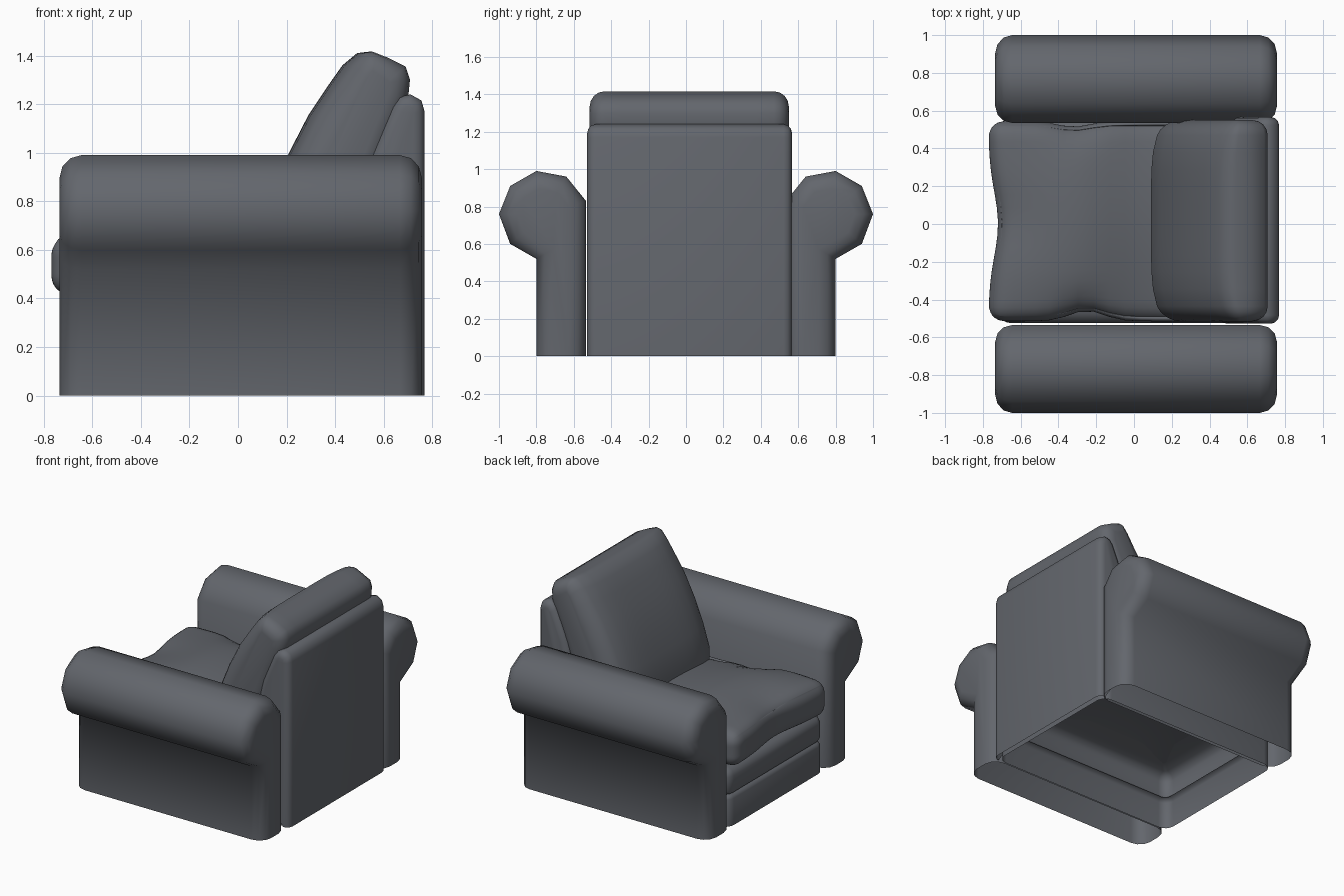
import bpy, bmesh, math
from mathutils import Vector

if "Cube" in bpy.data.objects:
    bpy.data.objects.remove(bpy.data.objects["Cube"])

fabric = bpy.data.materials.new("slate fabric")
fabric.diffuse_color = (0.125, 0.134, 0.152, 1)
fabric.use_nodes = True
fabric.node_tree.nodes["Principled BSDF"].inputs["Base Color"].default_value = fabric.diffuse_color


def finish(bm, name, angle):
    bmesh.ops.recalc_face_normals(bm, faces=bm.faces)
    me = bpy.data.meshes.new(name)
    bm.to_mesh(me)
    bm.free()
    me.materials.append(fabric)
    ob = bpy.data.objects.new(name, me)
    bpy.context.collection.objects.link(ob)
    bpy.ops.object.select_all(action='DESELECT')
    ob.select_set(True)
    bpy.context.view_layer.objects.active = ob
    bpy.ops.object.shade_smooth_by_angle(angle=math.radians(angle))
    return ob


def inset(pts, d, closed):
    """Offset a counter-clockwise outline inward; open ends slide sideways only."""
    out, n = [], len(pts)
    for i, p in enumerate(pts):
        p = Vector(p)
        normals = []
        for a, b in ((i - 1, i), (i, i + 1)):
            if closed or (a >= 0 and b < n):
                t = (Vector(pts[b % n]) - Vector(pts[a % n])).normalized()
                normals.append(Vector((-t.y, t.x)))
        m = sum(normals, Vector((0, 0))).normalized()
        out.append(p + m * d / max(0.5, m.dot(normals[0])))
    return out


def loft(name, pts, lo, hi, r, place, closed=False, segs=3, angle=40, mids=0):
    """Extrude an outline from lo to hi with rounded, capped ends."""
    bm = bmesh.new()
    ends = [(r * (1 - math.cos(a)), r * (1 - math.sin(a)))
            for a in (math.pi / 2 * k / segs for k in range(segs + 1))]
    steps = [(lo + d, i) for d, i in ends]
    steps += [(lo + r + (hi - lo - 2 * r) * k / (mids + 1), 0) for k in range(1, mids + 1)]
    steps += [(hi - d, i) for d, i in reversed(ends)]
    rings = [[bm.verts.new(place(p, t)) for p in inset(pts, i, closed)] for t, i in steps]
    n = len(pts)
    for a, b in zip(rings, rings[1:]):
        for k in range(n if closed else n - 1):
            j = (k + 1) % n
            bm.faces.new((a[k], a[j], b[j], b[k]))
    bm.faces.new(rings[0])
    bm.faces.new(rings[-1])
    return finish(bm, name, angle)


# Rolled arms: open underneath, faceted roll on a straight column
arm = [(0.80, 0), (0.80, 0.52), (0.94, 0.60), (1.0, 0.76), (0.94, 0.91),
       (0.80, 0.99), (0.64, 0.96), (0.535, 0.83), (0.535, 0)]
for name, s in (("left_arm", 1), ("right_arm", -1)):
    loft(name, arm, -0.735, 0.757, 0.09, lambda p, t: (t, s * p[0], p[1]), angle=70)

# Back panel with a sloping front
back = [(0.768, 0), (0.768, 1.17), (0.755, 1.215), (0.71, 1.24), (0.665, 1.23),
        (0.635, 1.19), (0.55, 0.99), (0.47, 0.65), (0.45, 0.35)]
loft("back_panel", back, -0.528, 0.567, 0.045, lambda p, t: (p[0], t, p[1]), angle=50)

# Leaning back cushion, its front bowed out in the middle
pillow = [(0.30, 0.48), (0.46, 0.60), (0.55, 0.85), (0.64, 1.08), (0.70, 1.22),
          (0.708, 1.30), (0.69, 1.355), (0.62, 1.39), (0.54, 1.416), (0.49, 1.41),
          (0.43, 1.36), (0.37, 1.275), (0.29, 1.155), (0.205, 0.99), (0.14, 0.83),
          (0.09, 0.67), (0.09, 0.57), (0.17, 0.49)]


def bowed(p, t):
    x, z = p
    core = 0.36 + (z - 0.6) * 0.3
    w = max(0, min(1, (core - x) / 0.15))
    side = abs(t - 0.0175) / 0.53
    return x + 0.07 * w * side ** 5, t, z


loft("back_cushion", pillow, -0.515, 0.55, 0.08, bowed,
     closed=True, segs=4, angle=60, mids=9)

# Hollow base: rounded plan outline lifted through a lower panel and a padded band
bm = bmesh.new()
rings = []
for z, d in ((0, 0), (0.19, 0), (0.21, 0.012), (0.217, 0.03), (0.225, 0.012), (0.25, 0),
             (0.35, 0), (0.385, 0.015), (0.405, 0.05), (0.42, 0.11), (0.44, 0.2)):
    ring = []
    e, q = max(0, d - 0.05), 0.07 - min(d, 0.05)
    for cx, cy, a0 in ((0.66 - e, 0.49 - e, 0), (-0.65 + e, 0.49 - e, 90),
                       (-0.65 + e, -0.455 + e, 180), (0.66 - e, -0.455 + e, 270)):
        for k in range(5):
            a = math.radians(a0 + 22.5 * k)
            ring.append(bm.verts.new((cx + q * math.cos(a), cy + q * math.sin(a), z)))
    rings.append(ring)
for a, b in zip(rings, rings[1:]):
    for k in range(20):
        j = (k + 1) % 20
        bm.faces.new((a[k], a[j], b[j], b[k]))
finish(bm, "base", 40)

# Seat cushion: rounded block with a pulled-in front, soft crown and dents
bm = bmesh.new()
bmesh.ops.create_cube(bm, size=2)
bmesh.ops.subdivide_edges(bm, edges=bm.edges[:], cuts=23, use_grid_fill=True)
half, mid, R = Vector((0.64, 0.53, 0.125)), Vector((-0.13, 0.015, 0.535)), 0.085


def bump(x, y, cx, cy, w):
    return math.exp(-((x - cx) ** 2 + (y - cy) ** 2) / (w * w))


for v in bm.verts:
    u = v.co.copy()
    # crowd the grid towards the edges so the rounding is smooth
    p = Vector([math.sin(c * math.pi / 2) * h for c, h in zip(u, half)])
    core = Vector([max(-h + R, min(h - R, c)) for c, h in zip(p, half)])
    if (p - core).length > 1e-6:
        p = core + (p - core).normalized() * R
    sx, sy = p.x / half.x, p.y / half.y
    p += mid
    crown = max(0, 1 - sx * sx) * max(0, 1 - sy * sy)
    if u.z > 0:
        sink = max(0, min(1, (p.x + 0.35) / 0.45))
        p.z += u.z * (0.06 * crown - 0.075 * sink * sink * (3 - 2 * sink)
                      - 0.03 * bump(p.x, p.y, -0.3, 0.53, 0.11)
                      - 0.04 * bump(p.x, p.y, -0.27, -0.5, 0.11)
                      - 0.015 * bump(p.x, p.y, -0.72, 0.03, 0.16)
                      + 0.015 * bump(p.x, p.y, -0.55, -0.3, 0.2))
    else:
        p.z -= u.z * 0.06 * crown
    # waist in the front edge and both sides
    if sx < 0:
        p.x += 0.05 * bump(0, p.y, 0, 0.0, 0.24) * sx * sx
    p.y += (0.055 * bump(p.x, 0, -0.25, 0, 0.13) * max(0, -sy) ** 3
            - 0.03 * bump(p.x, 0, -0.32, 0, 0.12) * max(0, sy) ** 3)
    v.co = p
finish(bm, "seat_cushion", 75)
